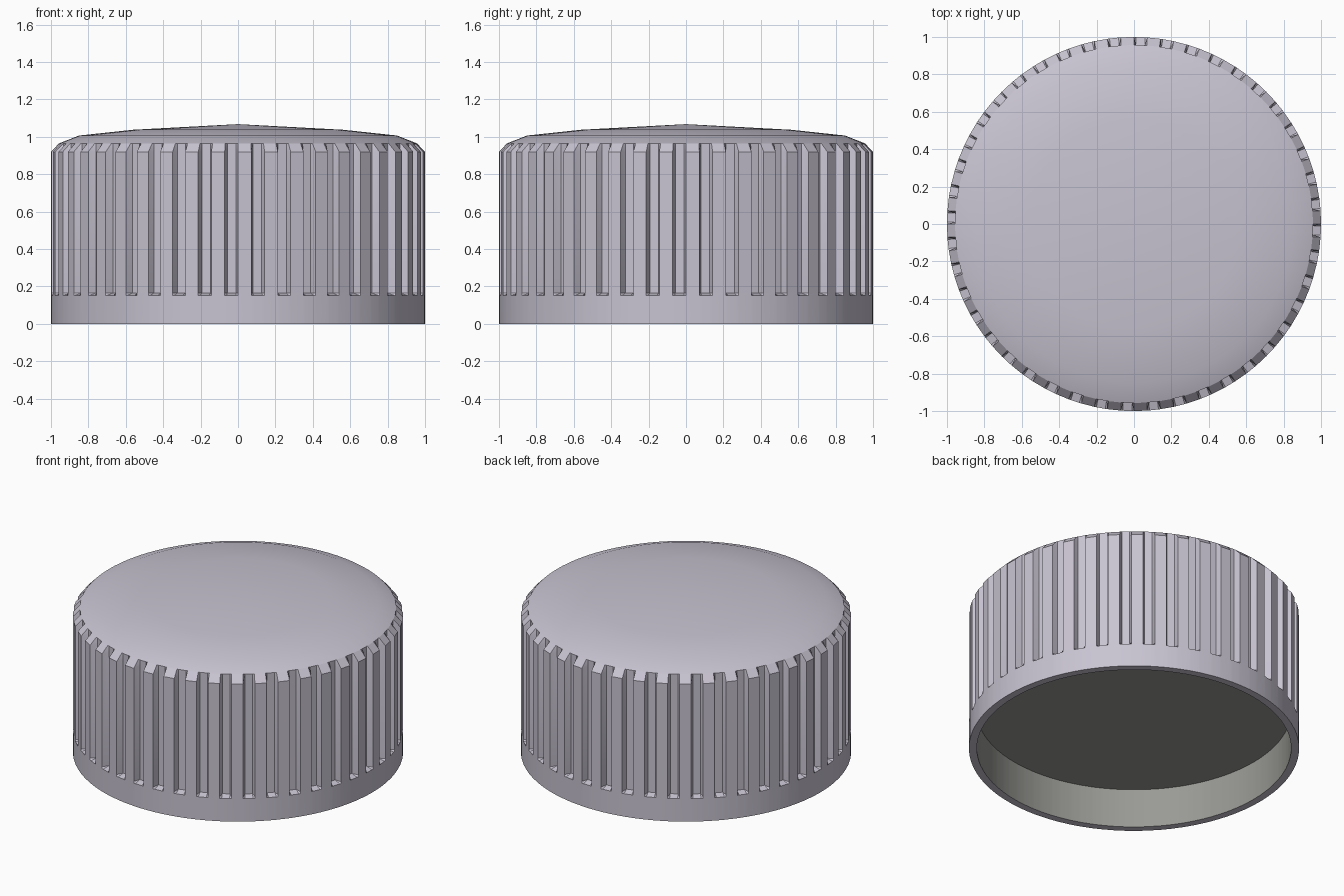
import bpy
import bmesh
from math import cos, sin, pi, radians

cube = bpy.data.objects.get("Cube")
if cube:
    bpy.data.objects.remove(cube, do_unlink=True)

GROOVES = 44
PERIOD = 2 * pi / GROOVES
FLOOR_R = 0.957   # radius of the groove floors
INNER_R = 0.952   # radius of the hollow underside


def make_material(name, color):
    mat = bpy.data.materials.new(name)
    mat.use_nodes = True
    mat.diffuse_color = color
    bsdf = next(n for n in mat.node_tree.nodes if n.type == 'BSDF_PRINCIPLED')
    bsdf.inputs["Base Color"].default_value = color
    bsdf.inputs["Roughness"].default_value = 0.5
    return mat


# Column angles: each period has a groove (mouth, floor, floor, mouth) then a rib
columns = []
for k in range(GROOVES):
    for part, in_floor in ((-0.5, False), (-0.42, True), (-0.08, True), (0.0, False)):
        columns.append(((k + part) * PERIOD - pi / 2, in_floor))


def lathe(name, profile, mat):
    """Revolve (rib radius, groove radius, height) rows; zero radius gives a pole."""
    bm = bmesh.new()
    rows = []
    for rib_r, groove_r, z in profile:
        if rib_r == 0:
            rows.append([bm.verts.new((0, 0, z))] * len(columns))
            continue
        row = []
        for angle, in_floor in columns:
            r = groove_r if in_floor else rib_r
            row.append(bm.verts.new((r * cos(angle), r * sin(angle), z)))
        rows.append(row)
    for low, high in zip(rows, rows[1:]):
        for j in range(len(columns)):
            n = (j + 1) % len(columns)
            corners = [low[j], low[n], high[n], high[j]]
            bm.faces.new(list(dict.fromkeys(corners)))
    mesh = bpy.data.meshes.new(name)
    bm.to_mesh(mesh)
    bm.free()
    mesh.materials.append(mat)
    obj = bpy.data.objects.new(name, mesh)
    bpy.context.collection.objects.link(obj)
    bpy.ops.object.select_all(action='DESELECT')
    obj.select_set(True)
    bpy.context.view_layer.objects.active = obj
    bpy.ops.object.shade_smooth_by_angle(angle=radians(20))
    return obj


shell_mat = make_material("pale lavender plastic", (0.58, 0.55, 0.64, 1))
liner_mat = make_material("neutral grey lining", (0.32, 0.32, 0.30, 1))

# Bottom rim, collar, ribbed wall, bevelled rib tops and shallow domed top
lathe("cap_shell", [
    (INNER_R, INNER_R, 0.0),
    (1.0, 1.0, 0.0),
    (1.0, 1.0, 0.153),
    (1.0, FLOOR_R, 0.165),
    (1.0, FLOOR_R, 0.92),
    (FLOOR_R, FLOOR_R, 0.965),
    (0.85, 0.85, 1.007),
    (0.56, 0.56, 1.038),
    (0, 0, 1.068),
], shell_mat)

# Hollow underside: flat ceiling and inner wall down to the rim
lathe("inner_lining", [
    (0, 0, 0.26),
    (INNER_R, INNER_R, 0.26),
    (INNER_R, INNER_R, 0.0),
], liner_mat)
